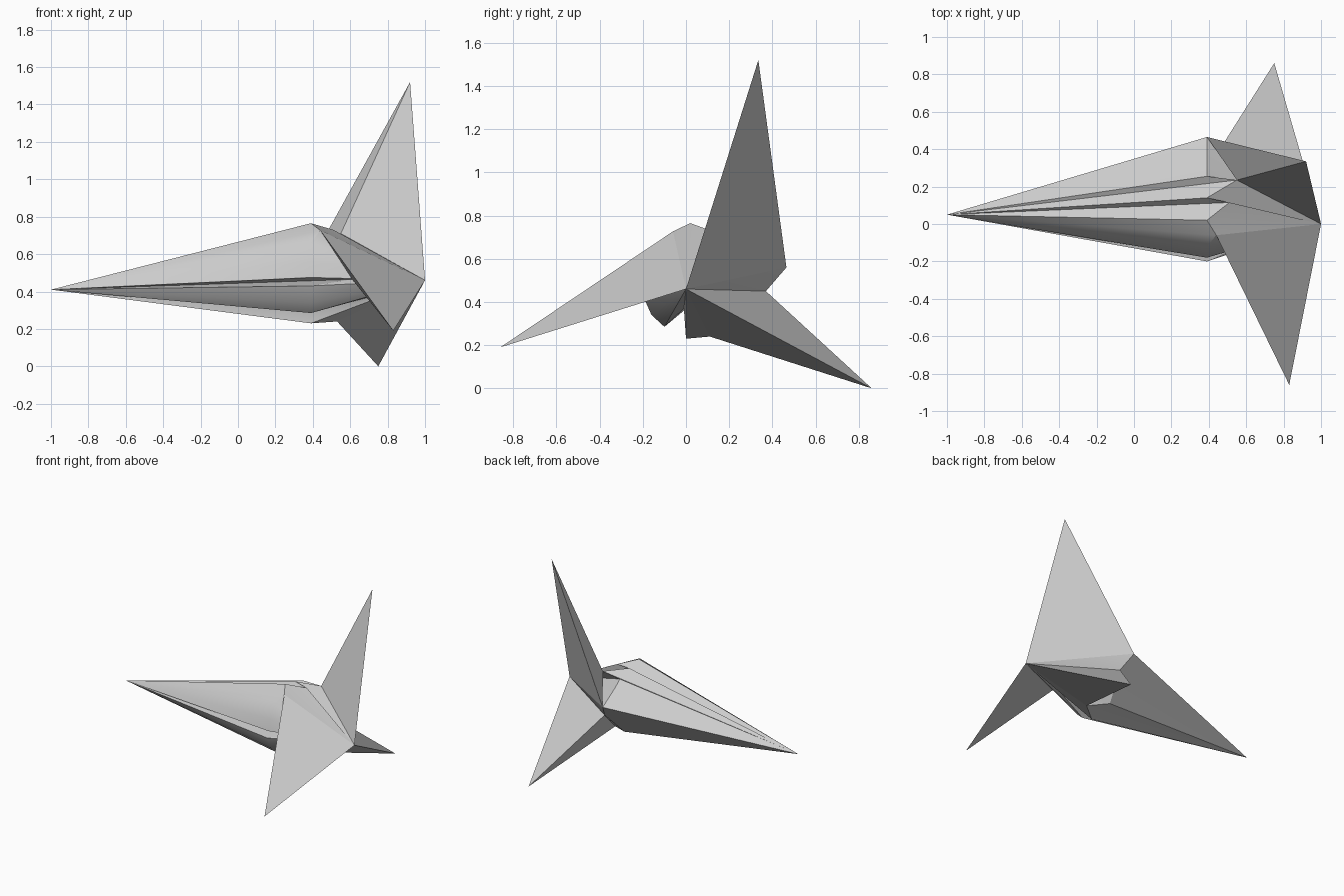
import bpy
import bmesh
from mathutils import Vector

# Remove the default cube only
default_cube = bpy.data.objects.get("Cube")
if default_cube:
    bpy.data.objects.remove(default_cube, do_unlink=True)

# Single hull colour
hull_grey = bpy.data.materials.new("hull_grey")
hull_grey.use_nodes = True
hull_colour = (0.6, 0.6, 0.6, 1.0)
hull_grey.diffuse_color = hull_colour
for node in hull_grey.node_tree.nodes:
    if node.type == "BSDF_PRINCIPLED":
        node.inputs["Base Color"].default_value = hull_colour

# Shared apex points and fin roots
nose = Vector((-1, 0.05, 0.41))
tail = Vector((1, 0, 0.46))
shoulder = 0.39

upper_root_front = Vector((0.55, 0.235, 0.71))
upper_root_back = Vector((shoulder, 0.465, 0.56))
rear_root_top = Vector((0.44, 0.37, 0.45))
rear_root_bottom = Vector((0.53, 0.11, 0.24))
front_root_top = Vector((0.44, -0.06, 0.727))
front_root_bottom = Vector((0.61, -0.1, 0.465))


def rim(y, z, x=shoulder):
    """Point of the shoulder outline; grooves lie further aft."""
    return Vector((x, y, z))


def make_object(name, points, faces):
    """Build a closed mesh part with sharp creases and soft curves."""
    bm = bmesh.new()
    verts = [bm.verts.new(point) for point in points]
    for face in faces:
        bm.faces.new([verts[index] for index in face])
    bmesh.ops.recalc_face_normals(bm, faces=bm.faces)
    mesh = bpy.data.meshes.new(name)
    bm.to_mesh(mesh)
    bm.free()
    mesh.materials.append(hull_grey)
    part = bpy.data.objects.new(name, mesh)
    bpy.context.collection.objects.link(part)
    bpy.ops.object.select_all(action="DESELECT")
    part.select_set(True)
    bpy.context.view_layer.objects.active = part
    bpy.ops.object.shade_smooth_by_angle(angle=0.5)
    return part


def make_spindle(name, outline, front_tip, back_tip):
    """Stretch a closed outline to a point at both ends."""
    count = len(outline)
    faces = []
    for index in range(count):
        following = (index + 1) % count
        faces.append((index, following, count))
        faces.append((following, index, count + 1))
    return make_object(name, outline + [front_tip, back_tip], faces)


def make_fin(name, tip, root_a, root_b):
    """Slim three-sided fin rising from the tail cone."""
    faces = [(0, 1, 2), (0, 2, 3), (0, 3, 1), (1, 3, 2)]
    return make_object(name, [tip, tail, root_a, root_b], faces)


# Ridged top of the hull, from the crest to the rear edge
top_ridges = [
    rim(0.02, 0.765), rim(0.115, 0.73, x=0.51), rim(0.14, 0.74),
    upper_root_front, rim(0.255, 0.7), rim(0.31, 0.655), upper_root_back,
]
# Underside, ending in a deep groove
underside = [
    rear_root_top, rim(0.2, 0.27), rear_root_bottom,
    rim(0, 0.23), rim(-0.01, 0.37, x=0.7),
]
# Rounded front lobes, split by a narrow slot
front_lobes = [
    rim(-0.1, 0.285), rim(-0.16, 0.34), rim(-0.2, 0.43),
    front_root_bottom, rim(-0.18, 0.475), rim(-0.16, 0.56),
    rim(-0.12, 0.66), front_root_top,
]
make_spindle("hull", top_ridges + underside + front_lobes, nose, tail)

# Three fins around the tail
make_fin("upper_fin", Vector((0.92, 0.335, 1.52)), upper_root_front, upper_root_back)
make_fin("front_fin", Vector((0.83, -0.86, 0.19)), front_root_top, front_root_bottom)
make_fin("rear_fin", Vector((0.75, 0.86, 0)), rear_root_top, rear_root_bottom)
